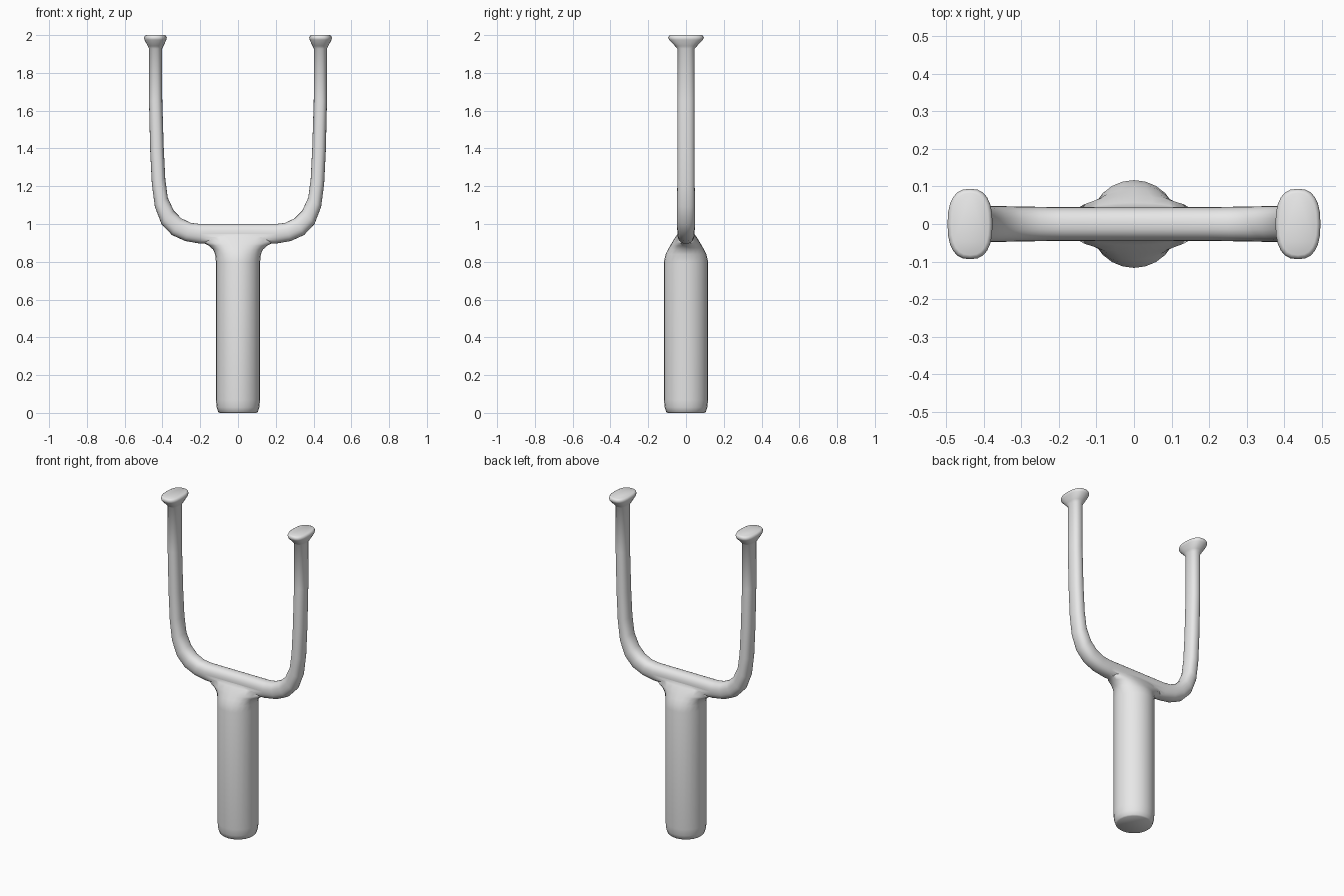
import bpy, bmesh, math
from mathutils import Vector

if "Cube" in bpy.data.objects:
    bpy.data.objects.remove(bpy.data.objects["Cube"])

SIDES = 24
mat = bpy.data.materials.new("plain grey")
mat.diffuse_color = (0.8, 0.8, 0.8, 1)
mat.use_nodes = True
mat.node_tree.nodes["Principled BSDF"].inputs["Base Color"].default_value = mat.diffuse_color


def spow(v, e):
    return math.copysign(abs(v) ** e, v)


def loft(name, sections):
    """Skin a row of sections (centre, half axis u, half axis v, roundness exponent)."""
    bm = bmesh.new()
    rings = []
    for c, u, v, e in sections:
        ring = []
        for i in range(SIDES):
            t = 2 * math.pi * i / SIDES
            ring.append(bm.verts.new(c + u * spow(math.cos(t), e) + v * spow(math.sin(t), e)))
        rings.append(ring)
    for a, b in zip(rings, rings[1:]):
        for i in range(SIDES):
            j = (i + 1) % SIDES
            bm.faces.new((a[i], a[j], b[j], b[i]))
    bm.faces.new(rings[0])
    bm.faces.new(rings[-1])
    bmesh.ops.recalc_face_normals(bm, faces=bm.faces)
    me = bpy.data.meshes.new(name)
    bm.to_mesh(me)
    bm.free()
    me.materials.append(mat)
    ob = bpy.data.objects.new(name, me)
    bpy.context.collection.objects.link(ob)
    return ob


# Handle: round grip that thins in depth and flares sideways into the fork
grip = [(0, .098, .098), (.006, .105, .105), (.03, .113, .113), (.07, .117, .117),
        (.80, .117, .117), (.84, .121, .108), (.865, .132, .095), (.885, .155, .084),
        (.90, .185, .075), (.93, .19, .057), (.96, .17, .035)]
handle = loft("slingshot_frame", [(Vector((0, 0, z)), Vector((hx, 0, 0)), Vector((0, hy, 0)), 1.0)
                                  for z, hx, hy in grip])

# Fork: inner x, inner z, outer x, outer z, half depth (right half, mirrored)
arm = [(.20, 1.0, .20, .896, .045), (.25, 1.006, .28, .91, .046), (.30, 1.03, .35, .942, .047),
       (.34, 1.07, .405, 1.0, .048), (.372, 1.14, .44, 1.09, .047), (.385, 1.24, .456, 1.21, .046),
       (.393, 1.4, .465, 1.39, .045), (.401, 1.65, .471, 1.65, .045), (.402, 1.928, .471, 1.928, .045),
       (.395, 1.942, .478, 1.942, .058), (.379, 1.975, .495, 1.975, .09),
       (.377, 1.986, .497, 1.986, .094), (.381, 1.996, .493, 1.996, .09), (.388, 2.0, .486, 2.0, .083)]


def arm_section(row, side):
    xi, zi, xo, zo, hy = row
    inner, outer = Vector((side * xi, 0, zi)), Vector((side * xo, 0, zo))
    e = 0.85 if hy < .05 else 0.8
    return ((inner + outer) / 2, (inner - outer) / 2, Vector((0, hy, 0)), e)


middle = arm_section((0, 1.0, 0, .896, .045), 1)
fork = loft("fork", [arm_section(r, -1) for r in reversed(arm)] + [middle]
            + [arm_section(r, 1) for r in arm])

# Join handle and fork into one clean surface
mod = handle.modifiers.new("join", 'BOOLEAN')
mod.operation = 'UNION'
mod.solver = 'EXACT'
mod.object = fork
bpy.context.view_layer.objects.active = handle
handle.select_set(True)
bpy.ops.object.modifier_apply(modifier=mod.name)
bpy.data.objects.remove(fork)
bpy.ops.object.shade_smooth_by_angle(angle=math.radians(50))
